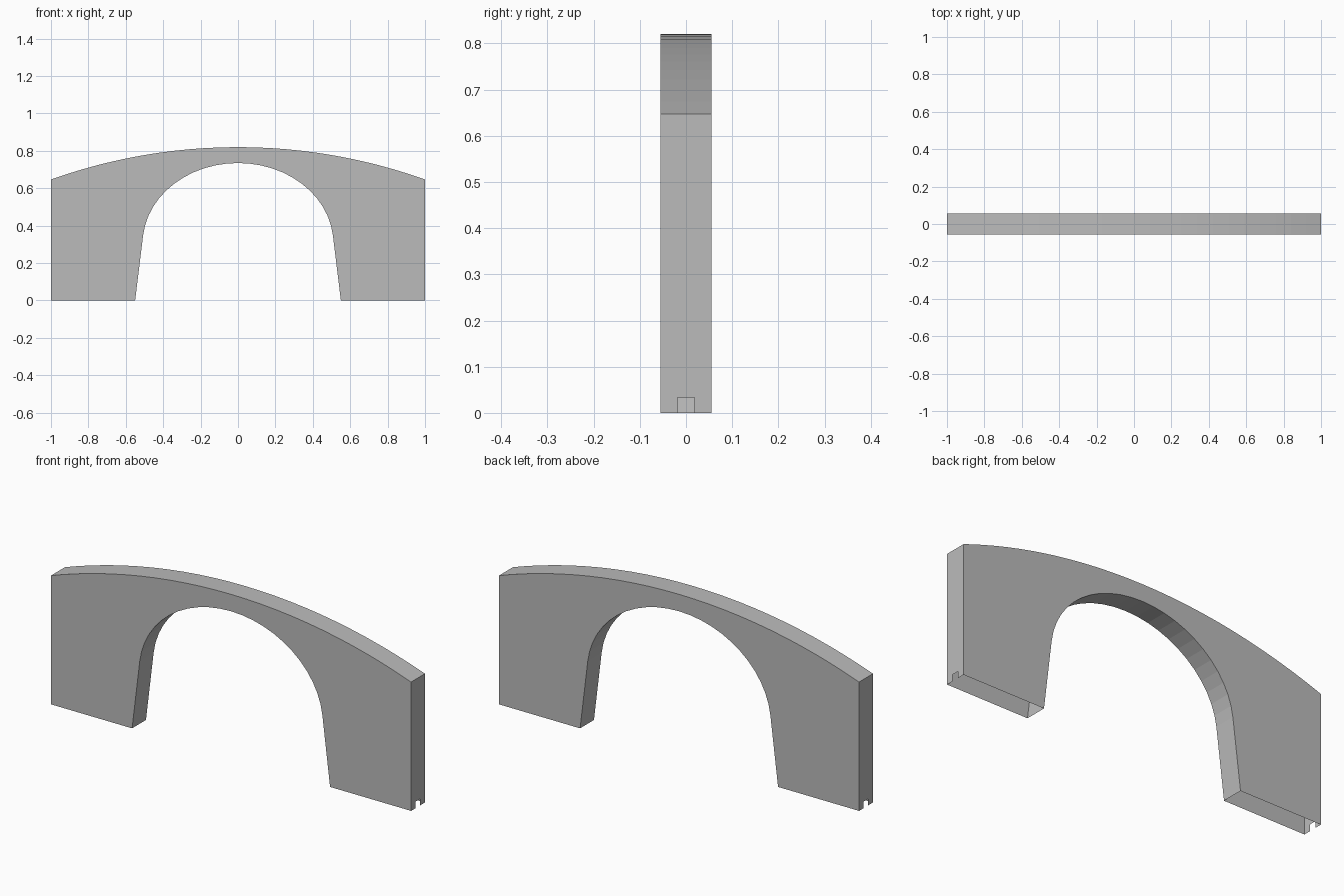
import bpy, bmesh, math

if "Cube" in bpy.data.objects:
    bpy.data.objects.remove(bpy.data.objects["Cube"])

HALF_Y = 0.055          # half thickness of the wall
END_Z, TOP_Z = 0.647, 0.82
FOOT_X = 0.55           # inner foot of each pier
NOTCH_Y, NOTCH_Z = 0.018, 0.033

grey = bpy.data.materials.new("stone_grey")
grey.diffuse_color = (0.5, 0.5, 0.5, 1)
grey.use_nodes = True
grey.node_tree.nodes["Principled BSDF"].inputs["Base Color"].default_value = grey.diffuse_color

# Shallow circular crown, left to right
rise = TOP_Z - END_Z
radius = (1 + rise * rise) / (2 * rise)
span = math.asin(1 / radius)
crown = []
for i in range(25):
    a = -span + 2 * span * i / 24
    crown.append((radius * math.sin(a), TOP_Z - radius * (1 - math.cos(a))))

# Opening: splayed legs running into an elliptical arch, right to left
arch = [(FOOT_X, 0)]
t0 = 0.105
for i in range(25):
    t = t0 + (math.pi - 2 * t0) * i / 24
    arch.append((0.51 * math.cos(t), 0.305 + 0.43 * math.sin(t)))
arch.append((-FOOT_X, 0))

bm = bmesh.new()


def row(points, y):
    return [bm.verts.new((x, y, z)) for x, z in points]


def strip(a, b):
    for i in range(len(a) - 1):
        bm.faces.new((a[i], a[i + 1], b[i + 1], b[i]))


# Front and back panels, hollow between and open underneath
crown_f, crown_b = row(crown, -HALF_Y), row(crown, HALF_Y)
arch_f, arch_b = row(arch, -HALF_Y), row(arch, HALF_Y)
feet_f = row([(-1, 0), (1, 0)], -HALF_Y)
feet_b = row([(-1, 0), (1, 0)], HALF_Y)
for c, a, f in ((crown_f, arch_f, feet_f), (crown_b, arch_b, feet_b)):
    bm.faces.new([f[0]] + c + [f[1]] + a)

# Top surface and arch underside
strip(crown_f, crown_b)
strip(arch_f, arch_b)

# End walls with a small slot at the bottom
for side, k in ((0, 0), (1, -1)):
    x = (-1, 1)[side]
    slot = [bm.verts.new((x, y, z)) for y, z in
            ((NOTCH_Y, 0), (NOTCH_Y, NOTCH_Z), (-NOTCH_Y, NOTCH_Z), (-NOTCH_Y, 0))]
    bm.faces.new([feet_f[side], crown_f[k], crown_b[k], feet_b[side]] + slot)

bmesh.ops.recalc_face_normals(bm, faces=bm.faces[:])
mesh = bpy.data.meshes.new("arch_wall")
bm.to_mesh(mesh)
bm.free()
mesh.materials.append(grey)
wall = bpy.data.objects.new("arch_wall", mesh)
bpy.context.collection.objects.link(wall)
